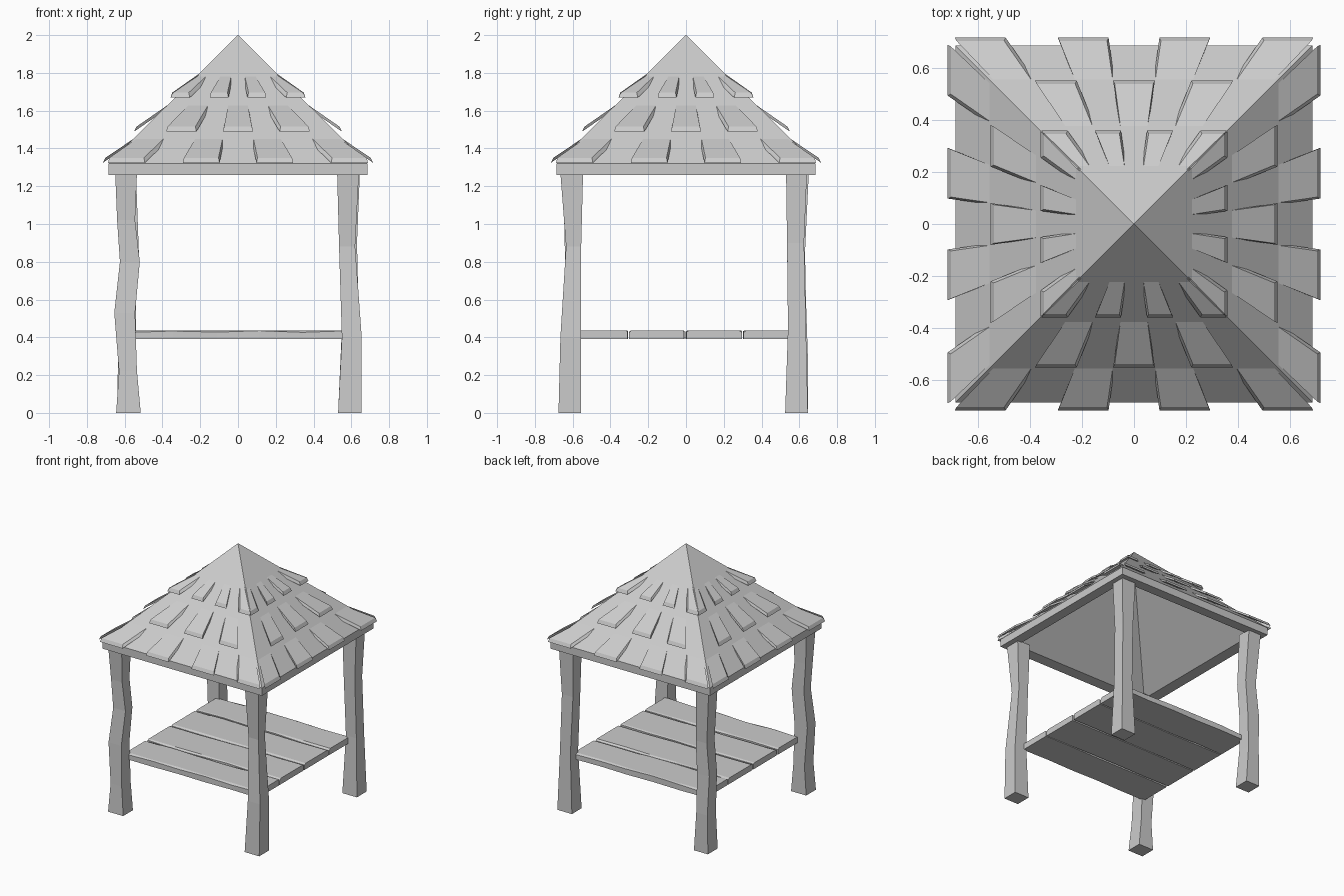
import bpy, math, random
from mathutils import Matrix, Vector

if "Cube" in bpy.data.objects:
    bpy.data.objects.remove(bpy.data.objects["Cube"])

random.seed(4)


def make(name, verts, faces):
    me = bpy.data.meshes.new(name)
    me.from_pydata(verts, [], faces)
    me.validate()
    ob = bpy.data.objects.new(name, me)
    bpy.context.collection.objects.link(ob)
    return ob


def loft(name, rings, caps=True, closed=False):
    """Skin a list of equal rings of points."""
    n = len(rings[0])
    verts = [v for r in rings for v in r]
    count = len(rings)
    faces = []
    for i in range(count if closed else count - 1):
        a, b = i * n, (i + 1) % count * n
        for j in range(n):
            k = (j + 1) % n
            faces.append((a + j, a + k, b + k, b + j))
    if caps:
        faces += [tuple(range(n))[::-1], tuple(range((count - 1) * n, count * n))]
    return make(name, verts, faces)


def rect(x0, x1, y0, y1, z):
    return [(x0, y0, z), (x1, y0, z), (x1, y1, z), (x0, y1, z)]


# Roof: eave slab and pyramid, hollow underneath
def square(h, z):
    return rect(-h, h, -h, h, z)


E = 0.001
loft("roof", [square(E, 1.88), square(0.60, 1.265), square(0.685, 1.26),
              square(0.685, 1.32), square(E, 2.0)])

# Shingles: tapered planks converging on the peak, three courses per side
courses = [  # reach, top z at eave, inner reach, top z at inner end, width, centres
    (0.715, 1.350, 0.44, 1.535, 0.195, (-0.59, -0.195, 0.195, 0.59)),
    (0.550, 1.515, 0.29, 1.695, 0.160, (-0.30, 0.0, 0.30)),
    (0.358, 1.695, 0.14, 1.845, 0.100, (-0.305, -0.10, 0.10, 0.305)),
]
for side in range(4):
    rot = Matrix.Rotation(side * math.pi / 2, 4, 'Z')
    for ci, (r, z, ri, zi, w, centres) in enumerate(courses):
        for c in centres:
            k = ri / r
            rings = []
            for s, y, t in ((1, r, z), (k, ri, zi)):
                a, b = (c - w / 2) * s, (c + w / 2) * s
                rings.append([rot @ Vector(p) for p in (
                    (a, -y, t - 0.026), (b, -y, t - 0.026),
                    (b - 0.006 * s, -y + 0.012, t),
                    (a + 0.006 * s, -y + 0.012, t))])
            loft(f"shingle_course_{ci + 1}", rings)

# Crooked posts: z, x0, x1, y0, y1
posts = {
    "front_left_post": [
        (0, -.645, -.515, -.675, -.555), (.22, -.63, -.535, -.665, -.555),
        (.53, -.655, -.545, -.655, -.555), (.80, -.625, -.52, -.64, -.555),
        (1.02, -.64, -.545, -.645, -.555), (1.27, -.65, -.535, -.665, -.55)],
    "front_right_post": [
        (0, .53, .655, -.675, -.555), (.40, .55, .655, -.665, -.555),
        (.88, .535, .62, -.635, -.555), (1.27, .525, .64, -.665, -.545)],
    "back_right_post": [
        (0, .53, .655, .525, .645), (.45, .55, .64, .54, .635),
        (.90, .535, .63, .535, .625), (1.27, .525, .645, .53, .64)],
    "back_left_post": [
        (0, -.64, -.52, .525, .645), (.30, -.635, -.54, .54, .645),
        (.60, -.645, -.54, .54, .635), (.85, -.62, -.525, .535, .63),
        (1.27, -.65, -.54, .54, .65)],
}
for name, secs in posts.items():
    loft(name, [rect(x0, x1, y0, y1, z) for z, x0, x1, y0, y1 in secs])

# Floor boards running left to right, with uneven edges
edges = (-0.57, -0.305, -0.005, 0.30, 0.57)


def j(a):
    return random.uniform(-a, a)


for y0, y1 in zip(edges, edges[1:]):
    rings = []
    for i in range(6):
        x = -0.57 + i * 0.228
        a, b = y0 + 0.005 + j(0.004), y1 - 0.005 + j(0.004)
        rings.append([(x, a, 0.39), (x, b, 0.39), (x, b, 0.43 + j(0.006)),
                      (x, b - 0.015, 0.437), (x, a + 0.015, 0.437),
                      (x, a, 0.43 + j(0.006))])
    loft("floor_board", rings)

# Consistent outward normals
import bmesh
for ob in bpy.data.objects:
    bm = bmesh.new()
    bm.from_mesh(ob.data)
    bmesh.ops.recalc_face_normals(bm, faces=bm.faces)
    bm.to_mesh(ob.data)
    bm.free()
